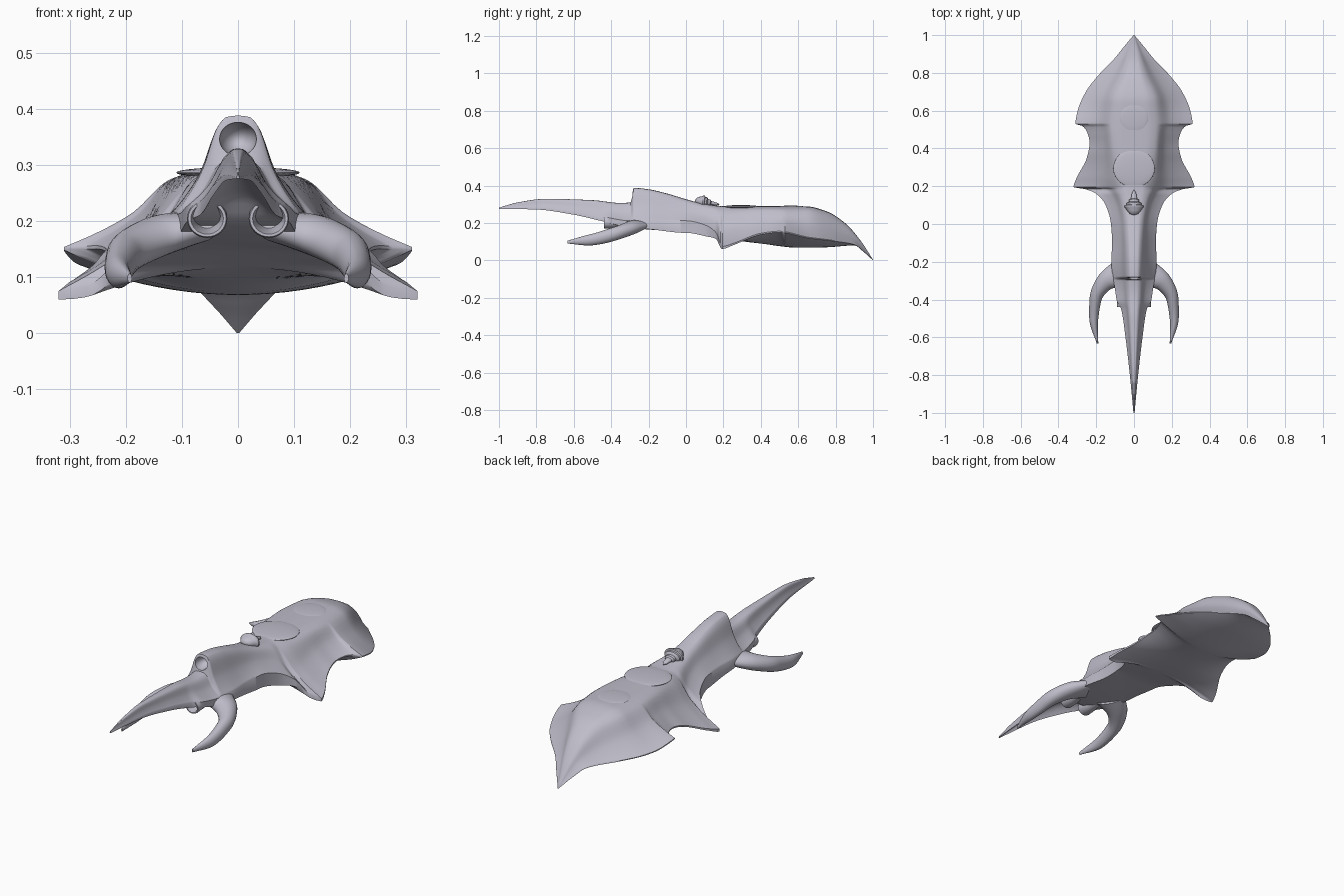
import bpy, bmesh, math
from mathutils import Vector

cube = bpy.data.objects.get("Cube")
if cube:
    bpy.data.objects.remove(cube, do_unlink=True)

shell = bpy.data.materials.new("pale_lavender_grey")
shell.use_nodes = True
COLOUR = (0.52, 0.51, 0.59, 1)
shell.diffuse_color = COLOUR
shell.node_tree.nodes["Principled BSDF"].inputs["Base Color"].default_value = COLOUR


def profile(keys):
    """Return a smooth function through (position, value) keys without overshoot."""
    def slope(i):
        if i == 0 or i == len(keys) - 1:
            return None
        (a, p), (b, q), (c, r) = keys[i - 1:i + 2]
        left, right = (q - p) / (b - a), (r - q) / (c - b)
        return 0 if left * right <= 0 else 2 * left * right / (left + right)

    def value(y):
        y = min(max(y, keys[0][0]), keys[-1][0])
        i = max(k for k in range(len(keys) - 1) if keys[k][0] <= y)
        (a, p), (b, q) = keys[i], keys[i + 1]
        span, chord = b - a, (q - p) / (b - a)
        m = slope(i) if slope(i) is not None else chord
        n = slope(i + 1) if slope(i + 1) is not None else chord
        t = (y - a) / span
        return (p + span * m * t + (3 * (q - p) - span * (2 * m + n)) * t ** 2
                + (2 * (p - q) + span * (m + n)) * t ** 3)
    return value


def loft(name, rings, angle=40):
    """Skin closed rings of equal length and cap both ends."""
    bm = bmesh.new()
    rows = [[bm.verts.new(p) for p in ring] for ring in rings]
    n = len(rows[0])
    for a, b in zip(rows, rows[1:]):
        for i in range(n):
            j = (i + 1) % n
            bm.faces.new((a[i], a[j], b[j], b[i]))
    bm.faces.new(rows[0])
    bm.faces.new(rows[-1])
    bmesh.ops.recalc_face_normals(bm, faces=bm.faces)
    mesh = bpy.data.meshes.new(name)
    bm.to_mesh(mesh)
    bm.free()
    obj = bpy.data.objects.new(name, mesh)
    bpy.context.collection.objects.link(obj)
    mesh.materials.append(shell)
    smooth(obj, angle)
    return obj


def smooth(obj, angle=40):
    bpy.ops.object.select_all(action="DESELECT")
    obj.select_set(True)
    bpy.context.view_layer.objects.active = obj
    bpy.ops.object.shade_smooth_by_angle(angle=math.radians(angle))


def mirror(obj):
    mod = obj.modifiers.new("Mirror", "MIRROR")
    centre = bpy.data.objects.get("mirror_centre")
    if not centre:
        centre = bpy.data.objects.new("mirror_centre", None)
        centre.hide_render = True
        bpy.context.collection.objects.link(centre)
    mod.mirror_object = centre


def ellipsoid(name, location, scale):
    bpy.ops.mesh.primitive_uv_sphere_add(segments=40, ring_count=20, location=location)
    obj = bpy.context.object
    obj.name = name
    obj.scale = scale
    obj.data.materials.append(shell)
    smooth(obj)
    return obj


def lathe(name, points, centre, squash=1.0, tilt=0.0, sides=32):
    """Turn (y, radius) points about a front-to-back axis."""
    rings = []
    for y, r in points:
        rings.append([(r * math.cos(k * math.tau / sides), y,
                       squash * r * math.sin(k * math.tau / sides)) for k in range(sides)])
    obj = loft(name, rings)
    obj.location = centre
    obj.rotation_euler.x = tilt
    return obj


# Hull guide lines, from the spike tip to the tail
top_line = profile([(-1, .282), (-.9, .31), (-.75, .329), (-.5, .322), (-.35, .307), (-.296, .31),
                    (-.28, .388), (-.2, .38), (-.1, .357), (0, .327), (.1, .302), (.2, .291),
                    (.64, .289), (.75, .263), (.85, .2), (.93, .11), (1, .004)])
width = profile([(-1, .003), (-.8, .022), (-.6, .045), (-.45, .068), (-.41, .09), (-.35, .1),
                 (-.2, .12), (-.1, .116), (0, .122), (.1, .15), (.16, .2), (.185, .26),
                 (.195, .32), (.235, .308), (.35, .25), (.43, .235), (.49, .25), (.52, .275),
                 (.53, .31), (.6, .298), (.7, .255), (.78, .195), (.88, .1), (.94, .052), (1, .002)])
edge_line = profile([(-1, .278), (-.8, .282), (-.6, .262), (-.45, .235), (-.3, .212), (0, .212),
                     (.1, .19), (.16, .15), (.195, .075), (.25, .09), (.4, .145), (.5, .156),
                     (.65, .125), (.8, .105), (.9, .087), (.95, .05), (1, .002)])
edge_depth = profile([(-1, .003), (-.8, .01), (-.45, .025), (-.2, .045), (0, .065), (.1, .06),
                      (.17, .03), (.2, .014), (.3, .008), (1, .002)])
belly_line = profile([(-1, .276), (-.8, .29), (-.6, .28), (-.46, .25), (-.4, .195), (-.2, .165),
                      (0, .152), (.2, .115), (.4, .09), (.6, .068), (.75, .07), (.9, .08),
                      (.95, .045), (1, 0)])
crown = profile([(-1, .001), (-.6, .02), (-.3, .036), (0, .045), (.1, .06), (.25, .1),
                 (.5, .122), (.65, .115), (.8, .06), (.9, .03), (1, .001)])


def hull_ring(y):
    w, p = width(y), crown(y)
    top, edge, belly = top_line(y), edge_line(y), belly_line(y)
    rise, flare = top - edge, w - p
    roof = profile([(0, 1), (p * .55, .985), (p, .88), (p + flare * .35, .45),
                    (p + flare * .7, .18), (w, 0)])
    upper = [(w * k / 20, edge + rise * roof(w * k / 20)) for k in range(21)]
    rim = edge - edge_depth(y)
    lower = [(w * k / 10, belly + (rim - belly) * (k / 10) ** 2) for k in range(10, -1, -1)]
    half = upper + lower
    other = [(-x, z) for x, z in half[-2:0:-1]]
    return [(x, y, z) for x, z in half + other]


steps = [-1 + k / 80 for k in range(161)] + [.153, .17, .18, .185, .19, .195, .2, .205,
                                             .52, .53, -.296, -.292, -.284, -.28]
hull = loft("hull", [hull_ring(y) for y in sorted(set(steps))], 45)

# Hollow cockpit mouth under the brow
cutter = ellipsoid("cockpit_cutter", (0, -.29, .346), (.033, .055, .03))
cutter.hide_render = True
cut = hull.modifiers.new("Cockpit", "BOOLEAN")
cut.operation = "DIFFERENCE"
cut.object = cutter
bpy.context.view_layer.objects.active = hull
bpy.ops.object.modifier_apply(modifier="Cockpit")
bpy.data.objects.remove(cutter, do_unlink=True)
smooth(hull, 45)

# Curved mandibles: path, flat width and depth along the length
path_x = profile([(0, .07), (.25, .15), (.5, .203), (.75, .213), (1, .193)])
path_y = profile([(0, -.26), (.25, -.305), (.5, -.395), (.75, -.51), (1, -.632)])
path_z = profile([(0, .19), (.25, .17), (.5, .138), (.75, .11), (1, .098)])
flat = profile([(0, .075), (.25, .05), (.5, .032), (.75, .023), (1, .004)])
deep = profile([(0, .028), (.25, .038), (.5, .037), (.75, .03), (1, .008)])
rings = []
for k in range(33):
    t = k / 32
    here = Vector((path_x(t), path_y(t), path_z(t)))
    a, b = max(t - .02, 0), min(t + .02, 1)
    along = Vector((path_x(b) - path_x(a), path_y(b) - path_y(a), 0)).normalized()
    side = Vector((-along.y, along.x, 0))
    rings.append([here + side * flat(t) * math.cos(q) + Vector((0, 0, deep(t) * math.sin(q)))
                  for q in (math.tau * i / 24 for i in range(24))])
mirror(loft("mandibles", rings, 60))

# Hollow intakes beneath the spike
intake = lathe("intakes", [(.12, .015), (.03, .033), (-.015, .036), (-.024, .034), (-.024, .029),
                           (-.015, .026), (.03, .018), (.034, .002)], (.055, -.415, .204), .95)
mirror(intake)

# Low round hatches on the back
ellipsoid("large_hatch", (0, .295, .286), (.11, .1, .01))
ellipsoid("small_hatch", (0, .56, .286), (.075, .075, .007))

# Ringed turret with a tapering tail
lathe("turret", [(-.048, .004), (-.042, .022), (-.026, .036), (-.012, .044), (-.006, .05),
                 (.002, .05), (.005, .04), (.014, .041), (.019, .034), (.022, .026), (.034, .026),
                 (.04, .016), (.07, .011), (.085, .002)], (0, .095, .312), .68, -.15)
